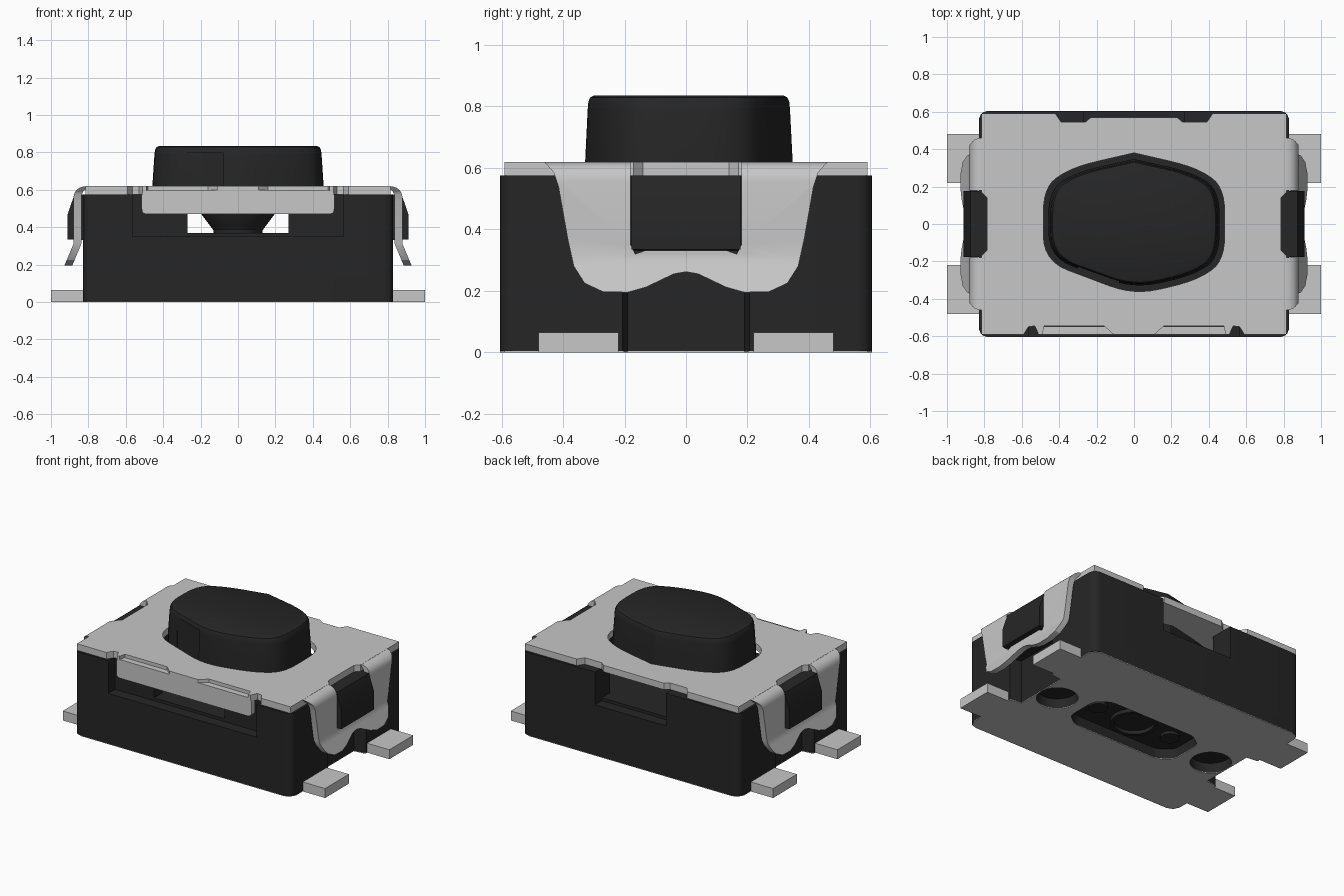
import bpy, bmesh, math
from mathutils import Vector

if "Cube" in bpy.data.objects:
    bpy.data.objects.remove(bpy.data.objects["Cube"])


def material(name, rgb, rough):
    m = bpy.data.materials.new(name)
    m.use_nodes = True
    m.diffuse_color = (*rgb, 1)
    b = m.node_tree.nodes["Principled BSDF"]
    b.inputs["Base Color"].default_value = (*rgb, 1)
    b.inputs["Roughness"].default_value = rough
    return m


BLACK = material("black plastic", (0.019, 0.019, 0.019), 0.6)
METAL = material("light grey metal", (0.57, 0.57, 0.57), 0.5)


def finish(name, bm, mat):
    bmesh.ops.remove_doubles(bm, verts=bm.verts, dist=1e-5)
    bmesh.ops.recalc_face_normals(bm, faces=bm.faces)
    me = bpy.data.meshes.new(name)
    bm.to_mesh(me)
    bm.free()
    me.materials.clear()
    me.materials.append(mat)
    me.shade_smooth()
    me.set_sharp_from_angle(angle=math.radians(32))
    ob = bpy.data.objects.new(name, me)
    bpy.context.scene.collection.objects.link(ob)
    return ob


def rounded(pts, r, n=5):
    """Round every corner of a closed polygon."""
    out = []
    for i, p in enumerate(pts):
        p = Vector(p)
        a, b = Vector(pts[i - 1]) - p, Vector(pts[(i + 1) % len(pts)]) - p
        p0 = p + a.normalized() * min(r, a.length * 0.45)
        p1 = p + b.normalized() * min(r, b.length * 0.45)
        for k in range(n + 1):
            t = k / n
            q = p0 * (1 - t) ** 2 + p * 2 * t * (1 - t) + p1 * t * t
            out.append((q.x, q.y))
    return out


def rect(x0, x1, y0, y1):
    return [(x0, y0), (x1, y0), (x1, y1), (x0, y1)]


def circle(r, cx=0, cy=0, n=32):
    return [(cx + r * math.cos(k * math.tau / n), cy + r * math.sin(k * math.tau / n)) for k in range(n)]


def mirror(half):
    """Close an outline given on the +u side, running from -v to +v."""
    return half + [(-u, v) for u, v in reversed(half)]


def plate_bm(loops, lo, hi, axis="z"):
    """Extrude filled loops (the later ones are holes) along an axis."""
    cu = bpy.data.curves.new("tmp", "CURVE")
    cu.dimensions, cu.fill_mode, cu.extrude = "2D", "BOTH", (hi - lo) / 2
    for loop in loops:
        s = cu.splines.new("POLY")
        s.points.add(len(loop) - 1)
        for p, (u, v) in zip(s.points, loop):
            p.co = (u, v, 0, 1)
        s.use_cyclic_u = True
    ob = bpy.data.objects.new("tmp", cu)
    bpy.context.scene.collection.objects.link(ob)
    me = bpy.data.meshes.new_from_object(ob)
    bm = bmesh.new()
    bm.from_mesh(me)
    bpy.data.objects.remove(ob)
    bpy.data.meshes.remove(me)
    bmesh.ops.remove_doubles(bm, verts=bm.verts, dist=1e-5)
    for v in bm.verts:
        u, w, d = v.co.x, v.co.y, v.co.z + (lo + hi) / 2
        v.co = {"z": (u, w, d), "x": (d, u, w), "y": (u, d, w)}[axis]
    return bm


def plate(name, loops, lo, hi, mat, axis="z"):
    return finish(name, plate_bm(loops, lo, hi, axis), mat)


def loft(name, outline, rings, mat):
    """Stack scaled copies of an outline: rings are (z, scale)."""
    bm = bmesh.new()
    rows = [[bm.verts.new((x * s, y * s, z)) for x, y in outline] for z, s in rings]
    n = len(outline)
    for a, b in zip(rows, rows[1:]):
        for i in range(n):
            bm.faces.new((a[i], a[(i + 1) % n], b[(i + 1) % n], b[i]))
    bm.faces.new(rows[0])
    bm.faces.new(rows[-1])
    return finish(name, bm, mat)


def cut(ob, loops, lo, hi):
    """Subtract an extruded shape and bake the result."""
    cutter = plate("cutter", loops, lo, hi, BLACK)
    cutter.hide_render = True
    mod = ob.modifiers.new("cut", "BOOLEAN")
    mod.operation, mod.solver, mod.object = "DIFFERENCE", "EXACT", cutter
    dg = bpy.context.evaluated_depsgraph_get()
    me = bpy.data.meshes.new_from_object(ob.evaluated_get(dg))
    ob.modifiers.clear()
    ob.data = me
    me.shade_smooth()
    me.set_sharp_from_angle(angle=math.radians(32))
    bpy.data.objects.remove(cutter)


# Housing: rounded block with a hollow top, front and back windows
base = rounded(rect(-0.83, 0.83, -0.605, 0.605), 0.06)
window = rounded(mirror([(0.33, -0.18), (0.42, -0.11), (0.42, 0.11), (0.33, 0.18)]), 0.04)
pin_holes = [circle(0.13, -0.62), circle(0.13, 0.62)]
body = plate("housing", [base], 0.004, 0.575, BLACK)
cut(body, [rounded(rect(-0.52, 0.52, -0.44, 0.44), 0.1)], 0.37, 0.7)
cut(body, [rect(-0.565, 0.565, -0.7, -0.53)], 0.35, 0.7)
cut(body, [rect(-0.27, 0.27, -0.69, 0.69)], 0.37, 0.7)
cut(body, [rect(-0.27, 0.27, 0.53, 0.7)], 0.35, 0.7)
for s in (-1, 1):
    notch = [(s * 0.9, -0.22), (s * 0.9, 0.22), (s * 0.75, 0.19), (s * 0.75, -0.19)]
    cut(body, [notch], -0.1, 0.3)
for hole in pin_holes + [window]:
    cut(body, [hole], -0.1, 0.07)

# Bottom contact plate, waisted between the feet
side = [(0.83, -0.2), (0.75, -0.19), (0.75, 0.19), (0.83, 0.2)]
bottom = mirror([(0.77, -0.605), (0.81, -0.59), (0.83, -0.55)] + side +
                [(0.83, 0.55), (0.81, 0.59), (0.77, 0.605)])
plate("bottom_plate", [bottom] + pin_holes + [window], 0, 0.004, METAL)
plate("bottom_ring", [circle(0.15), circle(0.125)], 0.045, 0.08, BLACK)
for s in (-1, 1):
    plate("bottom_pad", [circle(0.06, s * 0.29)], 0.05, 0.08, BLACK)

# Solder feet
for sx in (-1, 1):
    for sy in (-1, 1):
        x, y = sorted((sx * 0.8, sx * 1.0)), sorted((sy * 0.22, sy * 0.48))
        plate("solder_foot", [rect(*x, *y)], 0, 0.065, METAL)

# Cover plate: notched rim and an opening for the button
rim = mirror([(0.11, -0.59), (0.16, -0.545), (0.48, -0.545), (0.49, -0.59), (0.51, -0.59),
              (0.53, -0.545), (0.565, -0.55), (0.59, -0.59), (0.815, -0.59),
              (0.815, -0.17), (0.785, -0.14), (0.785, 0.14), (0.815, 0.17),
              (0.815, 0.59), (0.42, 0.59), (0.39, 0.545), (0.26, 0.545), (0.23, 0.57)])


def button_shape(w, h):
    quarter = [(0, -h), (w * 0.68, -h * 0.8), (w, -h * 0.52)]
    return mirror(quarter[1:] + [(u, -v) for u, v in reversed(quarter[1:])] + [(0.001, h)])[:-1] + [(0, -h)]


plate("cover", [rim, rounded(button_shape(0.485, 0.38), 0.14, 6)], 0.575, 0.62, METAL)

# Front flap hanging from the cover
flap = rounded(rect(-0.515, 0.515, 0.47, 0.598), 0.03)
plate("front_flap", [flap], -0.59, -0.548, METAL, "y")

# Side clips: U-shaped flaps, bent at the top and flared at the bottom
clip = mirror([(0.0, 0.262), (0.04, 0.255), (0.13, 0.212), (0.19, 0.195), (0.27, 0.197),
               (0.33, 0.225), (0.365, 0.28), (0.385, 0.37), (0.415, 0.54), (0.43, 0.585), (0.46, 0.619),
               (0.18, 0.619), (0.18, 0.35), (0.165, 0.32), (0.13, 0.332)])[1:]
for s, label in ((1, "left"), (-1, "right")):
    bm = plate_bm([clip], 0.838, 0.88, "x")
    for z in (0.31, 0.555, 0.575, 0.59, 0.6, 0.61):
        bmesh.ops.bisect_plane(bm, geom=bm.verts[:] + bm.edges[:] + bm.faces[:],
                               plane_co=(0, 0, z), plane_no=(0, 0, 1))
    for v in bm.verts:
        if v.co.z < 0.31:
            v.co.x += (0.31 - v.co.z) * 0.42
        elif v.co.z > 0.555:
            v.co.x -= 0.065 - math.sqrt(0.065 ** 2 - (v.co.z - 0.555) ** 2)
        v.co.x *= s
    finish(label + "_clip", bm, METAL)
    # Latch hook inside the clip
    hook = [(0.78, 0.33), (0.912, 0.335), (0.912, 0.465), (0.875, 0.575), (0.78, 0.575)]
    plate(label + "_latch", [[(s * u, v) for u, v in hook]], -0.177, 0.177, BLACK, "y")

# Push button with a side recess, and the stem below it
shape = rounded(button_shape(0.458, 0.347), 0.14, 6)
button = loft("button", shape, [(0.48, 1.0), (0.62, 1.0), (0.79, 0.975), (0.815, 0.968),
                                (0.829, 0.95), (0.835, 0.915)], BLACK)
cut(button, [rect(-0.3, -0.08, -0.5, -0.23)], 0.4, 0.8)
loft("stem", circle(0.2), [(0.36, 0.65), (0.385, 0.66), (0.47, 0.98), (0.49, 1.0)], BLACK)
